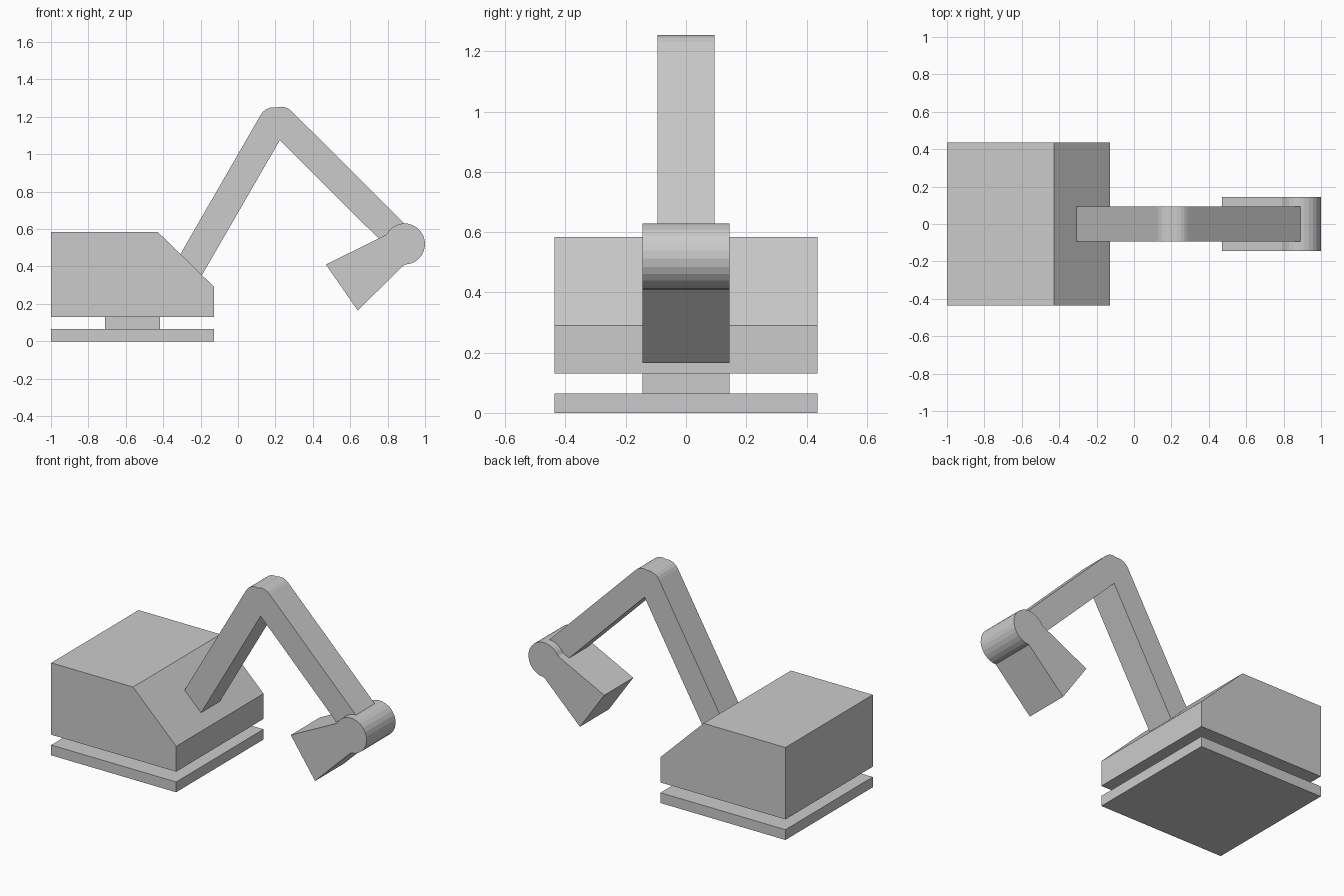
import bpy, bmesh
from math import cos, sin, radians, atan2, pi

if "Cube" in bpy.data.objects:
    bpy.data.objects.remove(bpy.data.objects["Cube"])


def extrude(name, profile, half_width):
    """Solid with an x-z profile, running from -half_width to +half_width in y."""
    bm = bmesh.new()
    face = bm.faces.new([bm.verts.new((x, -half_width, z)) for x, z in profile])
    result = bmesh.ops.extrude_face_region(bm, geom=[face])
    moved = [v for v in result["geom"] if isinstance(v, bmesh.types.BMVert)]
    bmesh.ops.translate(bm, verts=moved, vec=(0, 2 * half_width, 0))
    bmesh.ops.recalc_face_normals(bm, faces=bm.faces)
    mesh = bpy.data.meshes.new(name)
    bm.to_mesh(mesh)
    bm.free()
    obj = bpy.data.objects.new(name, mesh)
    bpy.context.collection.objects.link(obj)
    return obj


def rect(x0, x1, z0, z1):
    return [(x0, z0), (x1, z0), (x1, z1), (x0, z1)]


def arc(cx, cz, r, start, end, steps):
    angles = [start + (end - start) * i / steps for i in range(steps + 1)]
    return [(cx + r * cos(a), cz + r * sin(a)) for a in angles]


def link_profile(a, b, r, steps=12):
    """Bar between two pivots with rounded ends."""
    t = atan2(b[1] - a[1], b[0] - a[0])
    return (arc(*b, r, t - pi / 2, t + pi / 2, steps)
            + arc(*a, r, t + pi / 2, t + 3 * pi / 2, steps))


# Ground plate, swivel block and sloped body
extrude("base_plate", rect(-1, -0.127, 0, 0.065), 0.436)
extrude("swivel_block", rect(-0.71, -0.417, 0.065, 0.13), 0.145)
extrude("body", [(-1, 0.13), (-0.127, 0.13), (-0.127, 0.29),
                 (-0.428, 0.584), (-1, 0.584)], 0.436)

# Two arm links, meeting at the elbow
extrude("boom", link_profile((-0.275, 0.367), (0.190, 1.173), 0.078), 0.094)
extrude("forearm", link_profile((0.231, 1.177), (0.89, 0.52), 0.077), 0.094)

# Solid bucket: wedge merging into a round hinge
hinge = arc(0.89, 0.52, 0.11, radians(-90), radians(153), 17)
extrude("bucket", [(0.47, 0.41), (0.64, 0.165)] + hinge, 0.145)
